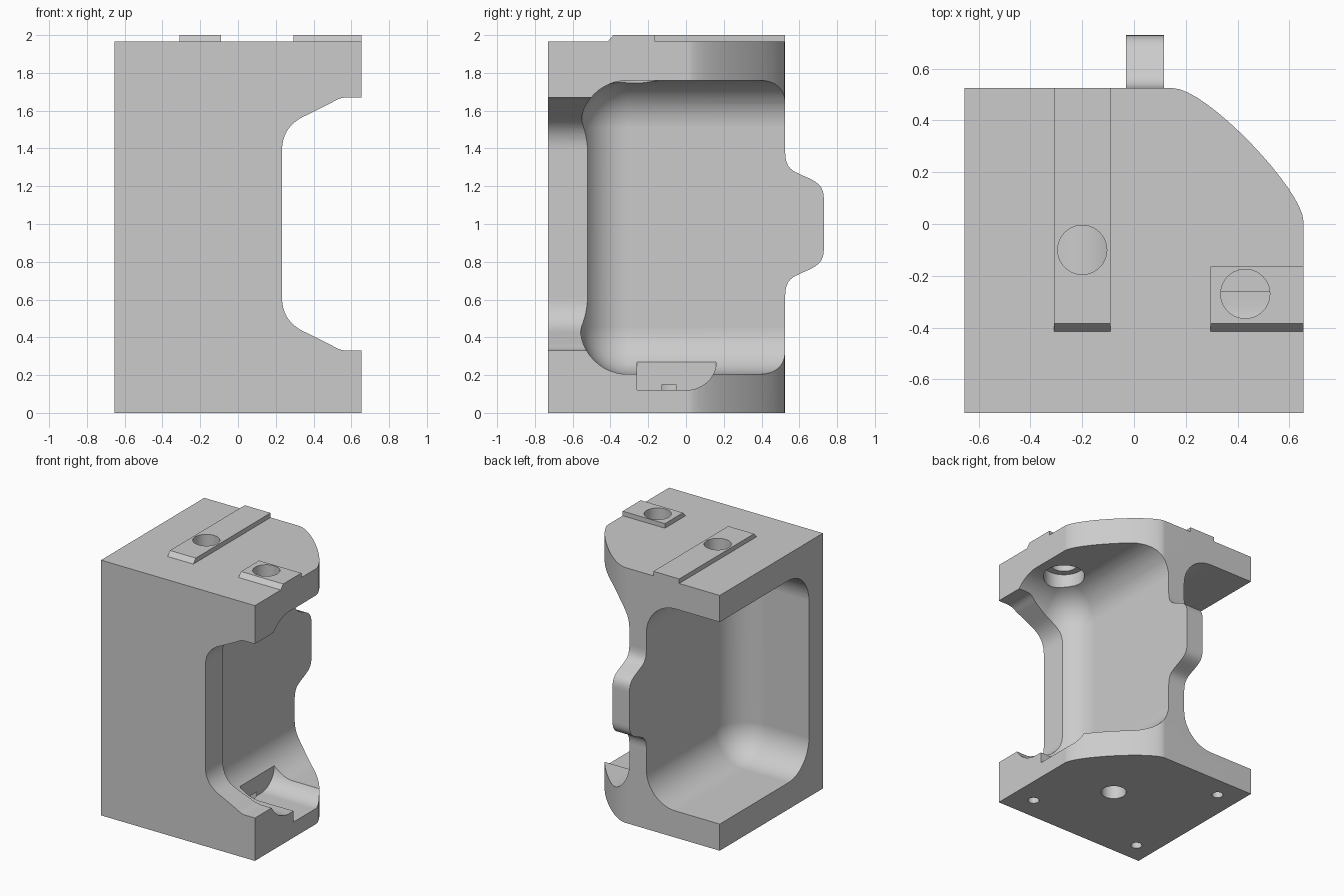
import bpy, bmesh
from math import sin, cos, pi
from mathutils import Vector

cube = bpy.data.objects.get("Cube")
if cube:
    bpy.data.objects.remove(cube, do_unlink=True)

grey = bpy.data.materials.new("plain grey")
grey.use_nodes = True
tone = (0.6, 0.6, 0.6, 1)
grey.diffuse_color = tone
grey.node_tree.nodes["Principled BSDF"].inputs["Base Color"].default_value = tone


def finish(name, bm):
    bmesh.ops.recalc_face_normals(bm, faces=bm.faces)
    mesh = bpy.data.meshes.new(name)
    bm.to_mesh(mesh)
    bm.free()
    mesh.materials.append(grey)
    obj = bpy.data.objects.new(name, mesh)
    bpy.context.collection.objects.link(obj)
    return obj


def prism(name, profile, axis, low, high):
    """Extrude a profile of the two other axes (in xyz order) along one axis."""
    bm = bmesh.new()
    verts = []
    for p in profile:
        co = list(p)
        co.insert("xyz".index(axis), low)
        verts.append(bm.verts.new(co))
    face = bm.faces.new(verts)
    new = bmesh.ops.extrude_face_region(bm, geom=[face])["geom"]
    shift = Vector([(high - low) * (a == axis) for a in "xyz"])
    bmesh.ops.translate(bm, vec=shift,
                        verts=[v for v in new if isinstance(v, bmesh.types.BMVert)])
    return finish(name, bm)


def circle(x, y, r, n=40):
    return [(x + r * cos(2 * pi * i / n), y + r * sin(2 * pi * i / n)) for i in range(n)]


def bezier(a, b, c, d, n=16):
    a, b, c, d = map(Vector, (a, b, c, d))
    pts = []
    for i in range(n + 1):
        t = i / n
        s = 1 - t
        pts.append(tuple(a * s**3 + b * 3 * s * s * t + c * 3 * s * t * t + d * t**3))
    return pts


def mirrored(half, middle=1.0):
    """Complete a profile that is symmetric about a height."""
    return half + [(a, 2 * middle - z) for a, z in reversed(half)]


def rounded_box(name, low, high, radius):
    bm = bmesh.new()
    bmesh.ops.create_cube(bm, size=1)
    for v in bm.verts:
        v.co = [h if c > 0 else l for c, l, h in zip(v.co, low, high)]
    bmesh.ops.bevel(bm, geom=bm.edges[:], offset=radius, segments=12,
                    profile=0.5, affect="EDGES")
    return finish(name, bm)


def combine(body, other, operation):
    mod = body.modifiers.new(operation.lower(), "BOOLEAN")
    mod.operation = operation
    mod.solver = "EXACT"
    mod.object = other
    bpy.context.view_layer.objects.active = body
    bpy.ops.object.modifier_apply(modifier=mod.name)
    bpy.data.objects.remove(other, do_unlink=True)


LEFT, RIGHT, FRONT, BACK, DECK = -0.655, 0.655, -0.73, 0.525, 1.965

# Main block with one swept corner
corner = bezier((RIGHT, 0.01), (RIGHT, 0.13), (0.28, BACK), (0.15, BACK))
body = prism("bracket_body", [(LEFT, FRONT), (RIGHT, FRONT)] + corner + [(LEFT, BACK)],
             "z", 0, DECK)

# Rear tab, trimmed to the web thickness by the pockets
tab = mirrored([(0.4, 0.62)]
               + bezier((BACK, 0.62), (BACK, 0.71), (0.57, 0.72), (0.61, 0.74), 8)
               + bezier((0.64, 0.753), (0.70, 0.78), (0.73, 0.80), (0.73, 0.87), 8))
combine(body, prism("rear_tab", tab, "x", -0.2, 0.3), "UNION")

# Raised pads with sloped front ends
for x0, x1, y1 in ((-0.31, -0.09, BACK), (0.295, RIGHT, -0.165)):
    pad = [(-0.415, 1.9), (-0.415, DECK), (-0.385, 2), (y1, 2), (y1, 1.9)]
    combine(body, prism("top_pad", pad, "x", x0, x1), "UNION")

# Rounded pockets on both sides of the central web
for x0, x1 in ((-1.3, -0.03), (0.115, 1.3)):
    combine(body, rounded_box("pocket_cutter", (x0, -0.56, 0.205), (x1, 1.2, 1.76), 0.25),
            "DIFFERENCE")

# Opening in the front wall
notch = mirrored([(0.8, 0.33)]
                 + bezier((0.58, 0.33), (0.53, 0.33), (0.51, 0.352), (0.48, 0.366), 8)
                 + bezier((0.36, 0.425), (0.28, 0.46), (0.233, 0.52), (0.233, 0.61), 10))
combine(body, prism("notch_cutter", notch, "y", -0.9, -0.31), "DIFFERENCE")

# Side slot in the lower flange
slot = ([(-0.26, 0.4), (-0.26, 0.12)]
        + bezier((0, 0.12), (0.08, 0.12), (0.16, 0.18), (0.16, 0.27), 10) + [(0.16, 0.4)])
combine(body, prism("slot_cutter", slot, "x", 0.197, 0.8), "DIFFERENCE")

# Bolt holes through the pads, counterbored from below
for x, y in ((-0.2, -0.1), (0.43, -0.27)):
    combine(body, prism("bolt_cutter", circle(x, y, 0.095), "z", 1.5, 2.1), "DIFFERENCE")
    combine(body, prism("bore_cutter", circle(x, y, 0.147), "z", 1.5, 1.85), "DIFFERENCE")

# Blind holes in the base
for x, y, r, depth in ((0.115, -0.09, 0.09, 0.15), (0.48, -0.55, 0.04, 0.12),
                       (-0.48, 0.36, 0.04, 0.12), (-0.5, -0.57, 0.04, 0.12)):
    combine(body, prism("base_hole_cutter", circle(x, y, r), "z", -0.1, depth), "DIFFERENCE")

# Smooth fillets with crisp edges
bpy.ops.object.select_all(action="DESELECT")
body.select_set(True)
bpy.context.view_layer.objects.active = body
bpy.ops.object.shade_smooth_by_angle(angle=0.45)
normals = body.modifiers.new("even shading", "WEIGHTED_NORMAL")
normals.keep_sharp = True
